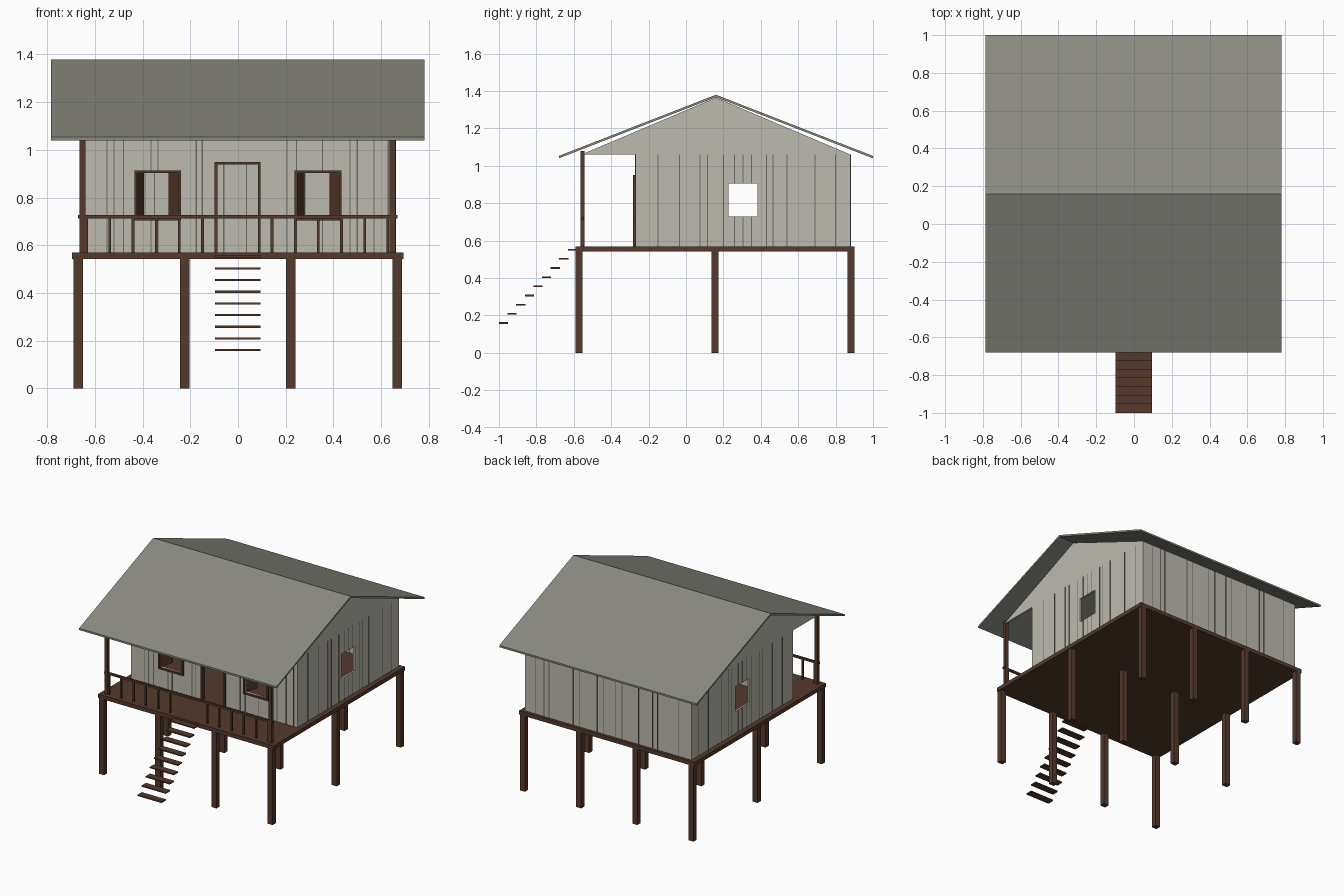
import bpy, bmesh, math
from mathutils import Matrix, Vector

if "Cube" in bpy.data.objects:
    bpy.data.objects.remove(bpy.data.objects["Cube"])


def material(name, rgb):
    m = bpy.data.materials.new(name)
    m.use_nodes = True
    m.diffuse_color = (*rgb, 1)
    m.node_tree.nodes["Principled BSDF"].inputs["Base Color"].default_value = (*rgb, 1)
    return m


WOOD = material("dark brown wood", (0.09, 0.042, 0.025))
WALL = material("weathered plank", (0.51, 0.495, 0.43))
SEAM = material("plank seam grey", (0.15, 0.15, 0.13))
ROOF = material("grey roofing", (0.255, 0.255, 0.22))


def finish(name, bm, mat):
    bmesh.ops.recalc_face_normals(bm, faces=bm.faces)
    me = bpy.data.meshes.new(name)
    bm.to_mesh(me)
    bm.free()
    me.materials.append(mat)
    ob = bpy.data.objects.new(name, me)
    bpy.context.scene.collection.objects.link(ob)
    return ob


def boxes(name, mat, spans):
    """One object from boxes, each given as (x0, x1), (y0, y1), (z0, z1)."""
    bm = bmesh.new()
    for span in spans:
        size = [b - a for a, b in span]
        mid = Vector([(a + b) / 2 for a, b in span])
        bmesh.ops.create_cube(bm, size=1, matrix=Matrix.Translation(mid) @ Matrix.Diagonal((*size, 1)))
    return finish(name, bm, mat)


def around(c, w):
    return (c - w / 2, c + w / 2)


def extrude_x(name, mat, profile, x0, x1):
    """Profile of (y, z) points swept along x."""
    bm = bmesh.new()
    face = bm.faces.new([bm.verts.new((x0, y, z)) for y, z in profile])
    out = bmesh.ops.extrude_face_region(bm, geom=[face])
    moved = [v for v in out["geom"] if isinstance(v, bmesh.types.BMVert)]
    bmesh.ops.translate(bm, verts=moved, vec=(x1 - x0, 0, 0))
    return finish(name, bm, mat)


FLOOR, TOP = 0.57, 1.06
HALF, FRONT, BACK = 0.66, -0.27, 0.88
THICK = 0.014
RIDGE = 0.16

# Stilts and deck
boxes("stilts", WOOD, [(around(x, 0.04), around(y, 0.036), (0, 0.545))
                       for x in (-0.67, -0.224, 0.222, 0.668) for y in (-0.572, 0.155, 0.882)])
boxes("deck", WOOD, [((-0.697, 0.695), (-0.59, 0.9), (0.542, FLOOR))])

# Stair treads
boxes("stair_treads", WOOD, [((-0.097, 0.094), (-1 + i * 0.046, -0.951 + i * 0.046),
                              around(0.16 + i * 0.049, 0.009)) for i in range(9)])


def wall(name, axis, plane, start, end, openings, seams):
    """Plank wall pierced by (a0, a1, z0, z1) openings, with seams showing on both sides."""
    def span(a, b, z0, z1, thick):
        across = around(plane, thick)
        return ((a, b), across, (z0, z1)) if axis == "x" else (across, (a, b), (z0, z1))

    panels, at = [], start
    for a, b, z0, z1 in openings:
        panels += [span(at, a, FLOOR, TOP, THICK), span(a, b, z1, TOP, THICK)]
        if z0 > FLOOR:
            panels.append(span(a, b, FLOOR, z0, THICK))
        at = b
    panels.append(span(at, end, FLOOR, TOP, THICK))
    boxes(name, WALL, panels)

    strips = []
    for s in seams:
        a, b = around(s, 0.005)
        low = FLOOR
        for o0, o1, z0, z1 in openings:
            if o0 < s < o1:
                if z0 > FLOOR:
                    strips.append(span(a, b, FLOOR, z0, THICK + 0.004))
                low = z1
        strips.append(span(a, b, low, TOP, THICK + 0.004))
    boxes(name + "_seams", SEAM, strips)


# Walls
WINDOW_Z = (0.715, 0.902)
door = (-0.086, 0.083, FLOOR, 0.938)
windows = [(-0.423, -0.251, *WINDOW_Z), (0.25, 0.423, *WINDOW_Z)]
wall("front_wall", "x", FRONT + THICK / 2, -HALF, HALF, [windows[0], door, windows[1]],
     [-0.55, -0.52, -0.48, -0.365, -0.335, -0.175, -0.15,
      0.205, 0.245, 0.355, 0.47, 0.5, 0.57, 0.63])
wall("back_wall", "x", BACK - THICK / 2, -HALF, HALF, [],
     [-0.56, -0.39, -0.35, -0.24, -0.11, -0.06, 0.036, 0.09, 0.23, 0.28, 0.47, 0.51, 0.58])
for side, name in ((-1, "right"), (1, "left")):
    x = side * (HALF - THICK / 2)
    wall(name + "_wall", "y", x, FRONT, BACK, [(0.228, 0.382, 0.728, 0.905)],
         [-0.15, -0.035, 0.075, 0.115, 0.2, 0.26, 0.305, 0.35, 0.43, 0.465, 0.54, 0.69, 0.8])
    # Gable above the wall and porch
    extrude_x(name + "_gable", WALL, [(-0.56, TOP), (BACK, TOP), (RIDGE, 1.365)],
              x - THICK / 2, x + THICK / 2)

# Roof
eave, peak, slab = 1.053, 1.38, 0.013
extrude_x("roof", ROOF, [(-0.68, eave), (RIDGE, peak), (1, eave),
                         (1, eave - slab), (RIDGE, peak - slab), (-0.68, eave - slab)], -0.785, 0.782)


# Door and window frames
def frame(name, opening, sill):
    a, b, z0, z1 = opening
    w, y = 0.012, (FRONT - 0.013, FRONT + THICK + 0.004)
    parts = [((a - w, a), y, (z0, z1)), ((b, b + w), y, (z0, z1)), ((a - w, b + w), y, (z1, z1 + w))]
    if sill:
        parts.append(((a - w, b + w), y, (z0 - w, z0)))
    boxes(name, WOOD, parts)


frame("door_frame", door, False)
for o, name in zip(windows, ("right", "left")):
    frame(name + "_window_frame", o, True)
    # Shutters swung open into the room
    for hinge, sign, angle in ((o[0], 1, 70), (o[1], -1, 62)):
        leaf = boxes(name + "_window_shutter", WOOD, [((0, 0.085), (0, 0.006), WINDOW_Z)])
        if sign < 0:
            leaf.data.transform(Matrix.Diagonal((-1, 1, 1, 1)))
            leaf.data.flip_normals()
        leaf.location = (hinge, FRONT + THICK, 0)
        leaf.rotation_euler.z = sign * math.radians(angle)

# Porch posts, rail and balusters, open at the stairs
RAIL_Y = -0.554
boxes("porch_posts", WOOD, [(around(x, 0.025), around(RAIL_Y, 0.021), (FLOOR, 1.08))
                            for x in (-0.652, 0.648)])
boxes("porch_rail", WOOD, [((-0.672, 0.669), around(RAIL_Y, 0.015), (0.713, 0.727))])
boxes("balusters", WOOD, [(around(-0.635 + i * 0.0972, 0.011), around(RAIL_Y, 0.011), (FLOOR, 0.715))
                          for i in range(14) if i not in (6, 7)])
